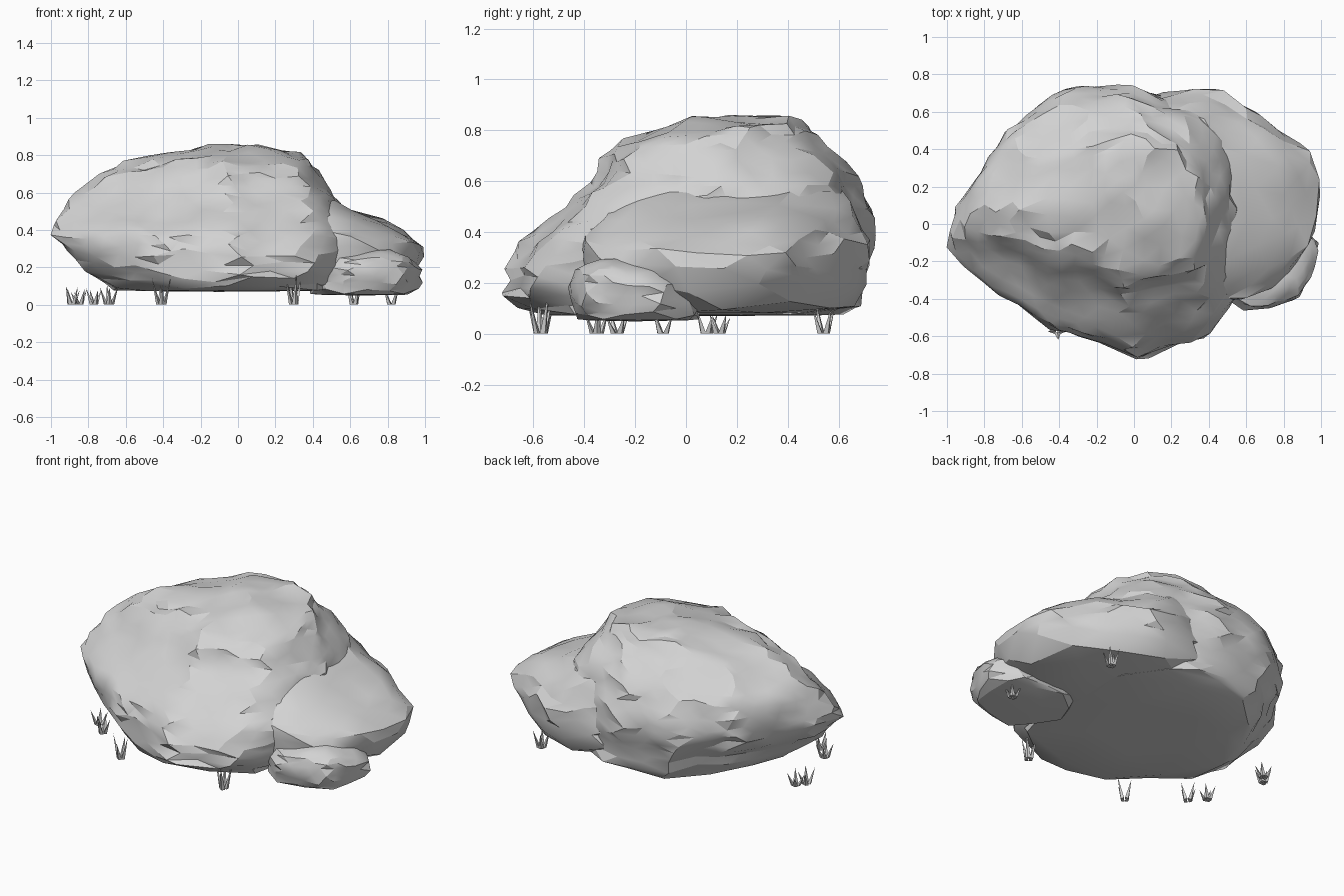
import bpy, bmesh, math, random
from mathutils import Vector, noise

if "Cube" in bpy.data.objects:
    bpy.data.objects.remove(bpy.data.objects["Cube"])

random.seed(4)


def material(name, value):
    m = bpy.data.materials.new(name)
    m.diffuse_color = (value, value, value, 1)
    m.use_nodes = True
    m.node_tree.nodes["Principled BSDF"].inputs["Base Color"].default_value = m.diffuse_color
    return m


STONE = material("stone grey", 0.65)


def finish(name, bm, angle):
    me = bpy.data.meshes.new(name)
    bm.to_mesh(me)
    bm.free()
    me.materials.append(STONE)
    ob = bpy.data.objects.new(name, me)
    bpy.context.collection.objects.link(ob)
    bpy.ops.object.select_all(action='DESELECT')
    ob.select_set(True)
    bpy.context.view_layer.objects.active = ob
    bpy.ops.object.shade_smooth_by_angle(angle=math.radians(angle))
    return ob


def outline_sampler(points):
    """Closed outline scaled to a unit box, looked up by azimuth."""
    xs, ys = [p[0] for p in points], [p[1] for p in points]
    pts = [Vector(((x - min(xs)) / (max(xs) - min(xs)),
                   (y - min(ys)) / (max(ys) - min(ys)))) for x, y in points]
    mid = Vector((0.5, 0.5))

    def sample(a):
        d = Vector((math.cos(a), math.sin(a)))
        best = 0.0
        for p, q in zip(pts, pts[1:] + pts[:1]):
            e = q - p
            den = d.x * e.y - d.y * e.x
            if abs(den) < 1e-9:
                continue
            w = p - mid
            t = (w.x * e.y - w.y * e.x) / den
            s = (w.x * d.y - w.y * d.x) / den
            if t > 0 and -1e-6 <= s <= 1 + 1e-6:
                best = max(best, t)
        return mid + d * best
    return sample


def rock(name, outline, levels, detail, bump, chip, seed):
    """Sphere wrapped over stacked outlines; level = (z, x0, x1, y0, y1)."""
    sample = outline_sampler(outline)
    bm = bmesh.new()
    bmesh.ops.create_icosphere(bm, subdivisions=detail, radius=1)
    zmin = levels[0][0]
    for v in bm.verts:
        lat = math.asin(max(-1, min(1, v.co.z / v.co.length)))
        f = (lat / math.pi + 0.5) * (len(levels) - 1)
        i = min(int(f), len(levels) - 2)
        z, x0, x1, y0, y1 = [a + (b - a) * (f - i)
                             for a, b in zip(levels[i], levels[i + 1])]
        u = sample(math.atan2(v.co.y, v.co.x))
        p = Vector((x0 + (x1 - x0) * u.x, y0 + (y1 - y0) * u.y, z))
        # chipped surface, leaving the underside flat
        if f > 1.1:
            n = noise.noise_vector(p * 5 + Vector((seed, 0, 0)))
            r = Vector([random.uniform(-1, 1) for _ in range(3)])
            p += n * bump + r * chip
            p.z = max(p.z, zmin)
        v.co = p
    bm.normal_update()
    return finish(name, bm, 24)


# main boulder
rock("main_boulder",
     [(.62, -.05), (.6, .2), (.52, .45), (.35, .62), (0, .74), (-.28, .74),
      (-.42, .71), (-.53, .6), (-.7, .47), (-.8, .29), (-.92, .1), (-1, -.17),
      (-.85, -.34), (-.68, -.46), (-.44, -.59), (-.2, -.65), (-.03, -.74),
      (.15, -.66), (.42, -.6), (.55, -.42)],
     [(.07, -.1, -.1, 0, 0), (.075, -.70, .5, -.68, .66),
      (.13, -.76, .53, -.74, .69), (.21, -.85, .58, -.73, .70),
      (.29, -.94, .61, -.72, .72), (.38, -1.0, .60, -.67, .73),
      (.45, -.98, .58, -.56, .73), (.53, -.94, .55, -.46, .71),
      (.62, -.87, .50, -.37, .67), (.71, -.72, .43, -.31, .58),
      (.77, -.58, .37, -.22, .52), (.82, -.37, .29, -.04, .48),
      (.845, -.18, .12, .12, .44), (.85, 0, 0, .28, .28)],
     4, .03, .012, 2)

# side boulder leaning against the main one
rock("side_boulder",
     [(1, .21), (.95, .36), (.73, .53), (.5, .67), (.25, .69), (.05, .66),
      (0, .2), (.2, -.36), (.55, -.42), (.78, -.34), (.92, -.12)],
     [(.08, .4, .4, .1, .1), (.085, 0, .87, -.36, .66),
      (.19, 0, .97, -.40, .70), (.29, 0, 1.03, -.43, .71),
      (.36, 0, .95, -.42, .71), (.43, 0, .85, -.38, .70),
      (.50, 0, .65, -.31, .67), (.57, .05, .52, -.18, .60),
      (.61, .2, .2, .2, .2)],
     3, .025, .018, 7)

# small front stone, running under the others
rock("small_stone",
     [(.99, -.08), (.85, .04), (.6, .08), (.4, .02), (.34, -.15),
      (.45, -.38), (.57, -.46), (.7, -.46), (.9, -.38), (.97, -.22)],
     [(.05, .66, .66, -.2, -.2), (.055, .37, .95, -.43, .06),
      (.12, .36, .98, -.46, .07), (.2, .38, .99, -.46, .03),
      (.25, .46, .94, -.43, -.03), (.28, .58, .86, -.35, -.11),
      (.29, .73, .73, -.22, -.22)],
     3, .02, .008, 11)


# grass tufts: thick pointed blades leaning outward
def tuft(x, y, height, blades=4):
    bm = bmesh.new()
    turn = random.uniform(0, 1)
    for k in range(blades):
        a = math.tau * k / blades + turn + random.uniform(-.3, .3)
        out = Vector((math.cos(a), math.sin(a), 0))
        side = Vector((-out.y, out.x, 0))
        h = height * random.uniform(.65, 1)
        base = Vector((x, y, .003)) + out * .016
        ring = [bm.verts.new(base + d) for d in
                (side * .016, -out * .012, -side * .016, out * .012)]
        tip = bm.verts.new(base + out * .034 + Vector((0, 0, h)))
        for p, q in zip(ring, ring[1:] + ring[:1]):
            bm.faces.new((p, q, tip))
        bm.faces.new(ring[::-1])
    bmesh.ops.recalc_face_normals(bm, faces=bm.faces)
    finish("grass_tuft", bm, 30)


for x, y, h in [(-.89, .08, .10), (-.85, .13, .09), (-.77, -.27, .11),
                (-.69, -.35, .11), (-.41, -.57, .15), (.30, -.57, .17),
                (.62, .54, .14), (.82, -.09, .09)]:
    tuft(x, y, h)
